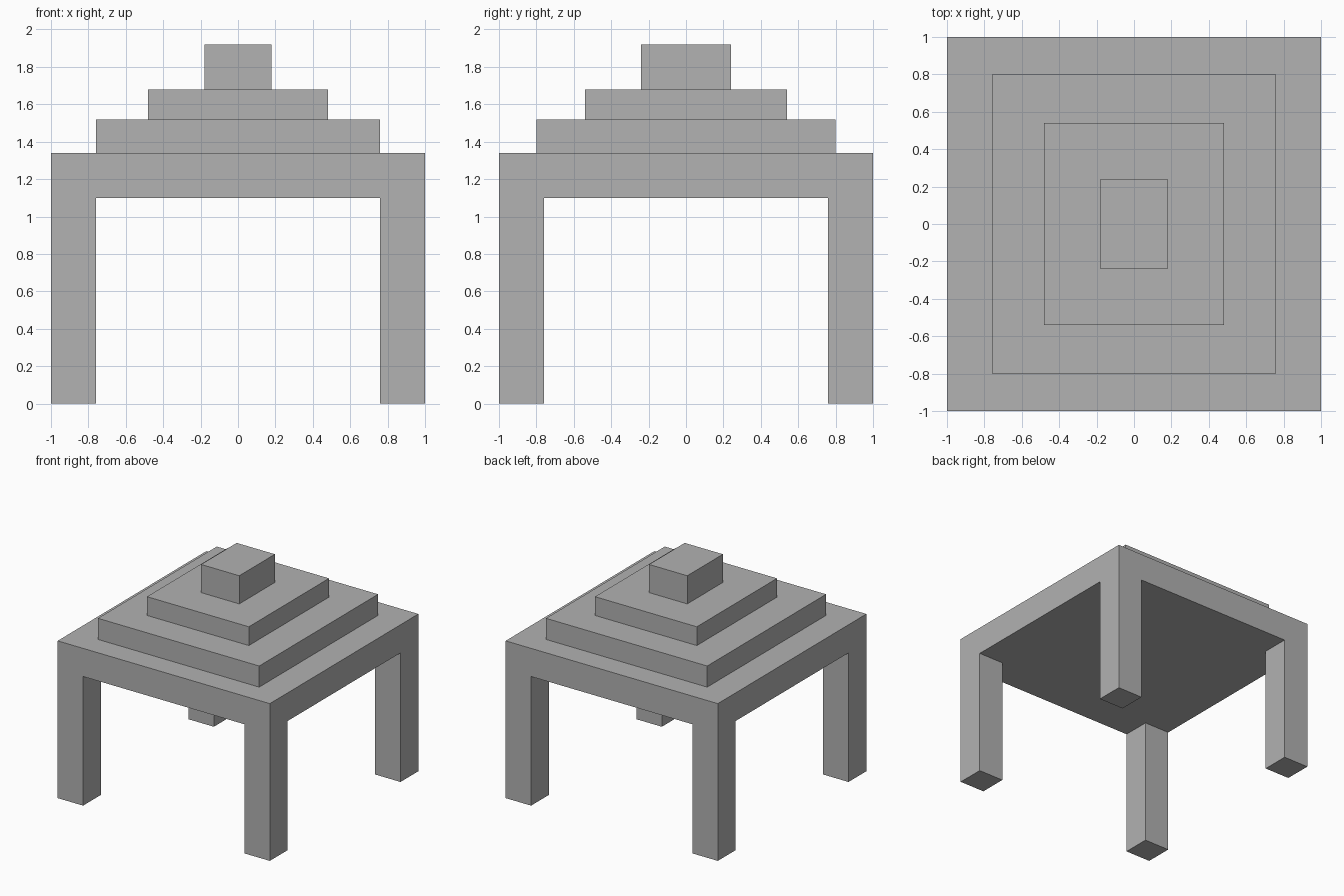
import bpy

cube = bpy.data.objects.get("Cube")
if cube:
    bpy.data.objects.remove(cube, do_unlink=True)

# Single stone colour
GREY = (0.445, 0.445, 0.445, 1.0)
stone = bpy.data.materials.new("stone grey")
stone.use_nodes = True
stone.diffuse_color = GREY
stone.node_tree.nodes["Principled BSDF"].inputs["Base Color"].default_value = GREY


def block(name, x, y, z0, z1, half_x, half_y):
    """Box centred on x, y that spans z0 to z1."""
    bpy.ops.mesh.primitive_cube_add(size=2, location=(x, y, (z0 + z1) / 2))
    obj = bpy.context.object
    obj.name = name
    obj.scale = (half_x, half_y, (z1 - z0) / 2)
    bpy.ops.object.transform_apply(location=False, rotation=False, scale=True)
    obj.data.materials.append(stone)
    return obj


# Four corner legs
LEG = 0.12
for y_name, sy in (("front", -1), ("back", 1)):
    for x_name, sx in (("right", -1), ("left", 1)):
        block(f"{y_name}_{x_name}_leg", sx * (1 - LEG), sy * (1 - LEG), 0, 1.1, LEG, LEG)

# Roof slab and stepped tiers, each resting on the one below
tiers = (
    ("roof_slab", 0.24, 1.0, 1.0),
    ("lower_tier", 0.18, 0.76, 0.8),
    ("upper_tier", 0.16, 0.48, 0.54),
    ("top_block", 0.24, 0.18, 0.24),
)
base = 1.1
for name, height, half_x, half_y in tiers:
    block(name, 0, 0, base, base + height, half_x, half_y)
    base += height
